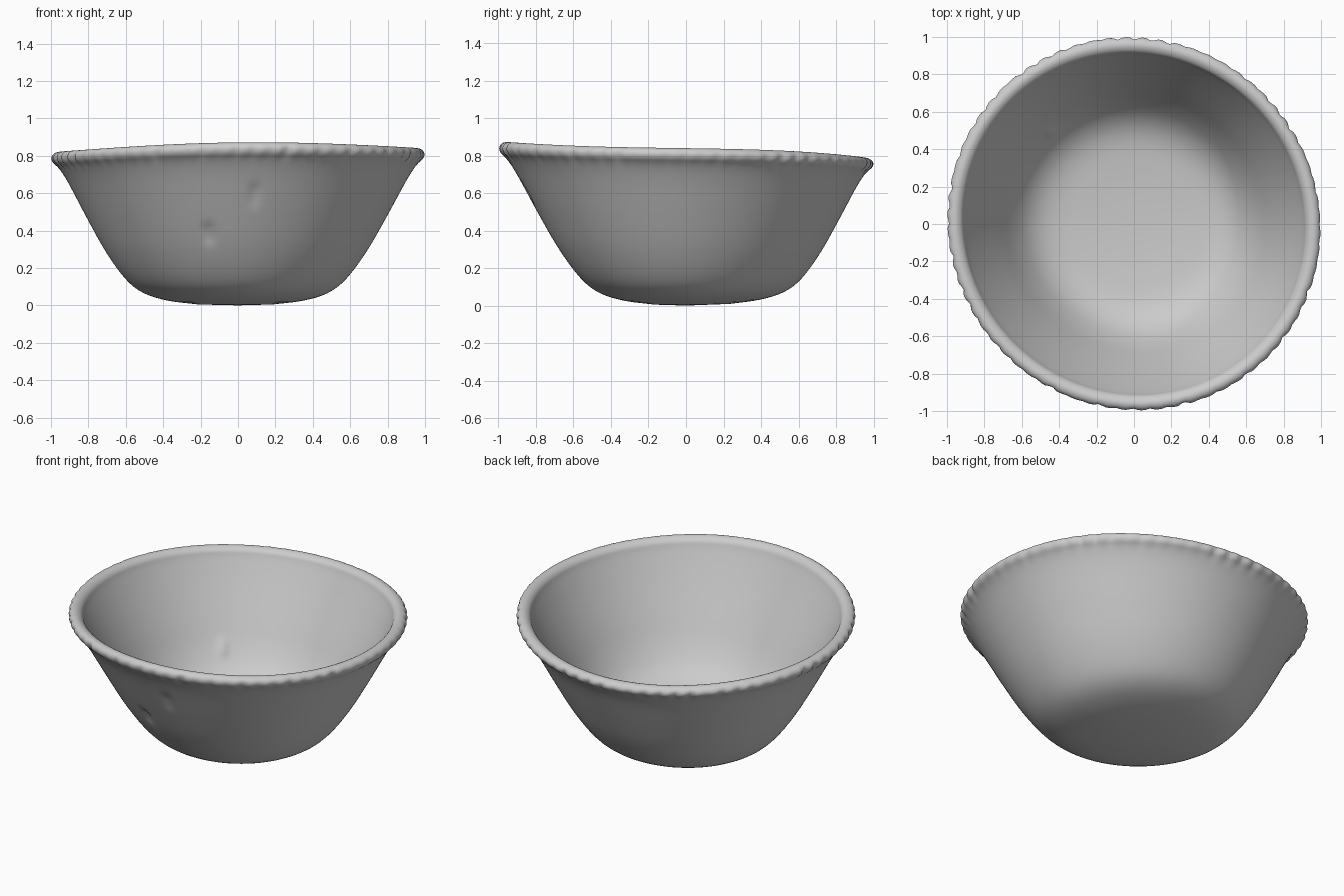
import bpy, bmesh, math, random
from mathutils import Vector

random.seed(4)
SEGMENTS = 288
NOTCHES = 68
HEIGHT = 0.83

cube = bpy.data.objects.get("Cube")
if cube:
    bpy.data.objects.remove(cube)

# Cross-section from the middle of the underside, over the rim, to the middle of the inside floor
PROFILE = [(0.2, 0.005), (0.36, 0.025), (0.49, 0.065), (0.588, 0.14), (0.695, 0.285),
           (0.798, 0.465), (0.9, 0.655), (0.953, 0.74), (0.98, 0.775), (0.988, 0.805),
           (0.976, 0.824), (0.95, 0.829), (0.92, 0.81), (0.9, 0.765), (0.838, 0.64),
           (0.738, 0.45), (0.648, 0.285), (0.555, 0.17), (0.43, 0.108), (0.22, 0.085)]


def smooth_path(points, steps):
    """Catmull-Rom curve through the points."""
    pts = [Vector(p) for p in points]
    pts = [2 * pts[0] - pts[1]] + pts + [2 * pts[-1] - pts[-2]]
    path = []
    for a, b, c, d in zip(pts, pts[1:], pts[2:], pts[3:]):
        for i in range(steps):
            t = i / steps
            path.append(0.5 * (2 * b + (c - a) * t + (2 * a - 5 * b + 4 * c - d) * t * t
                               + (3 * b - a - 3 * c + d) * t ** 3))
    return path + [pts[-2]]


# Uneven strength of each pinched notch around the rim
notch_depth = [random.uniform(0.15, 1.0) for _ in range(NOTCHES)]


def rim_notch(angle, z):
    turn = (angle / math.tau * NOTCHES + 2 * (HEIGHT - z)) % NOTCHES
    wave = 0.5 + 0.5 * math.cos(math.tau * turn)
    return notch_depth[int(turn + 0.5) % NOTCHES] * wave ** 2


def shape(radius, z, angle, outside):
    """Hand-made unevenness: oval plan, off-centre foot, tilted rim and notched lip."""
    high = min(z / HEIGHT, 1)
    low = 1 - high
    if outside:
        lip = math.exp(-((z - 0.785) / 0.035) ** 2)
        radius += lip * (0.011 - 0.018 * rim_notch(angle, z))
    radius *= 1 - (0.013 + 0.02 * low) * math.sin(2 * angle)
    x, y = radius * math.cos(angle), radius * math.sin(angle)
    z += high * (0.01 * x - 0.036 * y) + 0.007 * high ** 3 * math.sin(3 * angle)
    z += 0.02 * max(0, y) * low
    x += (-0.013 if outside else 0.008) * low
    y += (0.035 if outside else 0.015) * low
    return Vector((x, y, z))


# Small pits pressed in the outer wall and a bump inside: centre, size, push
MARKS = [(Vector((0.09, -0.86, 0.6)), 0.03, Vector((0, 0.025, 0.015)), True),
         (Vector((-0.16, -0.72, 0.37)), 0.035, Vector((0, 0.025, 0.015)), True),
         (Vector((-0.44, 0.48, 0.29)), 0.03, Vector((0.015, -0.015, 0.01)), False)]

bm = bmesh.new()
rings = []
path = smooth_path(PROFILE, 4)
top = max(range(len(path)), key=lambda i: path[i].y)
for index, (radius, z) in enumerate(path):
    ring = []
    outside = index <= top
    for s in range(SEGMENTS):
        p = shape(radius, z, math.tau * s / SEGMENTS, outside)
        for centre, size, push, outer in MARKS:
            if outer == outside:
                p += push * math.exp(-((p - centre).length / size) ** 2)
        ring.append(bm.verts.new(p))
    rings.append(ring)

# Walls
for low, up in zip(rings, rings[1:]):
    for s in range(SEGMENTS):
        n = (s + 1) % SEGMENTS
        bm.faces.new((low[s], low[n], up[n], up[s]))

# Underside and inside floor
for ring, height in ((rings[0], 0.0), (rings[-1], 0.08)):
    middle = bm.verts.new((0, 0, height))
    for s in range(SEGMENTS):
        bm.faces.new((middle, ring[s], ring[(s + 1) % SEGMENTS]))
bmesh.ops.recalc_face_normals(bm, faces=bm.faces)

mesh = bpy.data.meshes.new("bowl")
bm.to_mesh(mesh)
bm.free()
bowl = bpy.data.objects.new("bowl", mesh)
bpy.context.collection.objects.link(bowl)

clay = bpy.data.materials.new("grey clay")
clay.use_nodes = True
colour = (0.6, 0.6, 0.6, 1)
clay.diffuse_color = colour
clay.node_tree.nodes["Principled BSDF"].inputs["Base Color"].default_value = colour
mesh.materials.append(clay)

bpy.context.view_layer.objects.active = bowl
bowl.select_set(True)
bpy.ops.object.shade_smooth_by_angle(angle=math.radians(60))
